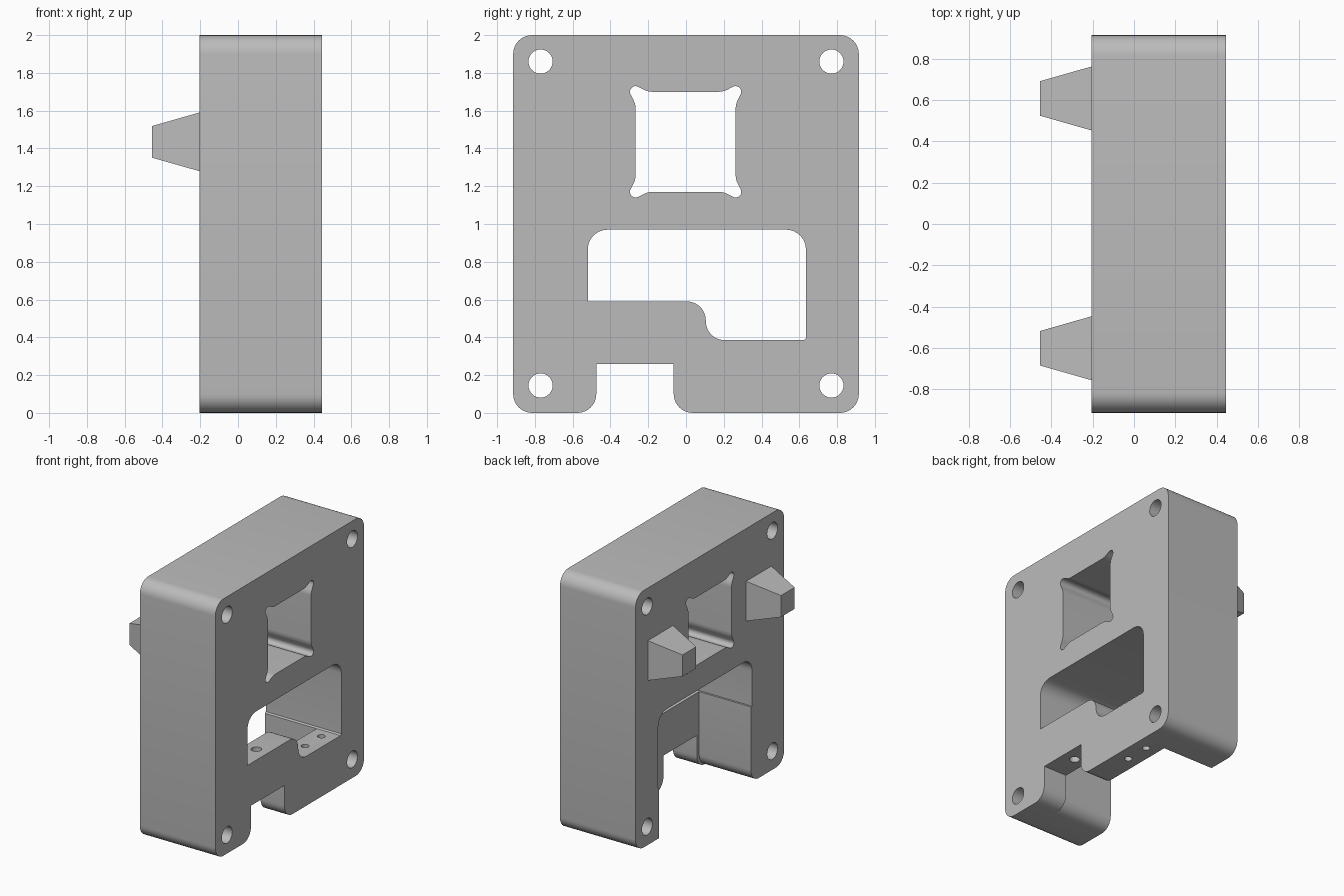
import bpy, bmesh, math
from mathutils import Vector

if "Cube" in bpy.data.objects:
    bpy.data.objects.remove(bpy.data.objects["Cube"])

grey = bpy.data.materials.new("light grey")
grey.diffuse_color = (0.5, 0.5, 0.5, 1)
grey.use_nodes = True
grey.node_tree.nodes["Principled BSDF"].inputs["Base Color"].default_value = grey.diffuse_color


def rounded(points, steps=8):
    """Outline from (y, z, radius) corners, each corner replaced by a tangent arc."""
    out = []
    n = len(points)
    for i, (y, z, r) in enumerate(points):
        p = Vector((y, z))
        if r == 0:
            out.append(p)
            continue
        a = (Vector(points[i - 1][:2]) - p).normalized()
        b = (Vector(points[(i + 1) % n][:2]) - p).normalized()
        half = a.angle(b) / 2
        centre = p + (a + b).normalized() * (r / math.sin(half))
        t = r / math.tan(half)
        u, v = p + a * t - centre, p + b * t - centre
        sweep = u.angle_signed(v)
        for k in range(steps + 1):
            ang = -sweep * k / steps
            c, s = math.cos(ang), math.sin(ang)
            out.append(centre + Vector((u.x * c - u.y * s, u.x * s + u.y * c)))
    return out


def finish(name, bm):
    bmesh.ops.recalc_face_normals(bm, faces=bm.faces)
    mesh = bpy.data.meshes.new(name)
    bm.to_mesh(mesh)
    bm.free()
    mesh.materials.append(grey)
    ob = bpy.data.objects.new(name, mesh)
    bpy.context.collection.objects.link(ob)
    return ob


def prism(name, outline, x0, x1):
    """Extrude a (y, z) outline along x."""
    bm = bmesh.new()
    face = bm.faces.new([bm.verts.new((x0, p[0], p[1])) for p in outline])
    ext = bmesh.ops.extrude_face_region(bm, geom=[face])
    verts = [g for g in ext["geom"] if isinstance(g, bmesh.types.BMVert)]
    bmesh.ops.translate(bm, verts=verts, vec=(x1 - x0, 0, 0))
    return finish(name, bm)


def circle(y, z, r, n=32):
    return [(y + r * math.cos(2 * math.pi * i / n), z + r * math.sin(2 * math.pi * i / n))
            for i in range(n)]


X0, X1 = -0.205, 0.445

# Main block: rounded slab with the foot notch
block = prism("housing_block", rounded([
    (-0.915, 0, 0.1), (-0.475, 0, 0.1), (-0.475, 0.26, 0), (-0.065, 0.26, 0),
    (-0.065, 0, 0.1), (0.915, 0, 0.1), (0.915, 2, 0.1), (-0.915, 2, 0.1)]), X0, X1)

cutters = []

# Stepped window through the block
cutters.append(prism("window_cutter", rounded([
    (-0.52, 0.59, 0), (0.105, 0.59, 0.1), (0.105, 0.385, 0.1), (0.625, 0.385, 0),
    (0.635, 0.395, 0), (0.635, 0.97, 0.105), (-0.52, 0.97, 0.105)]), -0.5, 0.7))

# Open pocket behind the front plate, flared at one foot
cutters.append(prism("pocket_cutter", rounded([
    (-0.505, 0.8, 0), (-0.505, -0.001, 0.1), (-0.75, -0.001, 0), (-0.75, -0.2, 0),
    (0.625, -0.2, 0), (0.625, 0.8, 0)]), -0.5, 0.24))

# Square opening with relieved corners
corner = [(0.2, 0.265, 0.1), (0.335, 0.335, 0.03), (0.265, 0.2, 0.1)]
square = []
for q in range(4):
    for y, z, r in corner:
        for _ in range(q):
            y, z = z, -y
        square.append((y - 0.002, z + 1.435, r))
cutters.append(prism("square_cutter", rounded(square), -0.5, 0.7))

# Corner bolt holes
for y in (-0.77, 0.77):
    for z in (0.145, 1.86):
        cutters.append(prism("bolt_cutter", circle(y, z, 0.064), -0.5, 0.7))

# Upright screw holes in the front plate
for y, r in ((-0.26, 0.038), (0.34, 0.028), (0.54, 0.028)):
    bm = bmesh.new()
    bmesh.ops.create_cone(bm, cap_ends=True, segments=24, radius1=r, radius2=r, depth=0.8)
    bmesh.ops.translate(bm, verts=bm.verts, vec=(0.34, y, 0.3))
    cutters.append(finish("screw_cutter", bm))

for c in cutters:
    mod = block.modifiers.new(c.name, "BOOLEAN")
    mod.operation = "DIFFERENCE"
    mod.solver = "EXACT"
    mod.object = c
bpy.context.view_layer.objects.active = block
block.select_set(True)
for mod in list(block.modifiers):
    bpy.ops.object.modifier_apply(modifier=mod.name)
for c in cutters:
    bpy.data.objects.remove(c, do_unlink=True)
bpy.ops.object.shade_smooth_by_angle(angle=math.radians(30))

# Tapered locating pegs on the back
for side, y in (("left", -0.602), ("right", 0.608)):
    s = 0.155
    peg = prism(side + "_peg", [(y - s, 1.435 - s), (y + s, 1.435 - s),
                                (y + s, 1.435 + s), (y - s, 1.435 + s)], X0, -0.455)
    for v in peg.data.vertices:
        if v.co.x < -0.4:
            v.co.y = y + (v.co.y - y) * 0.54
            v.co.z = 1.435 + (v.co.z - 1.435) * 0.54
